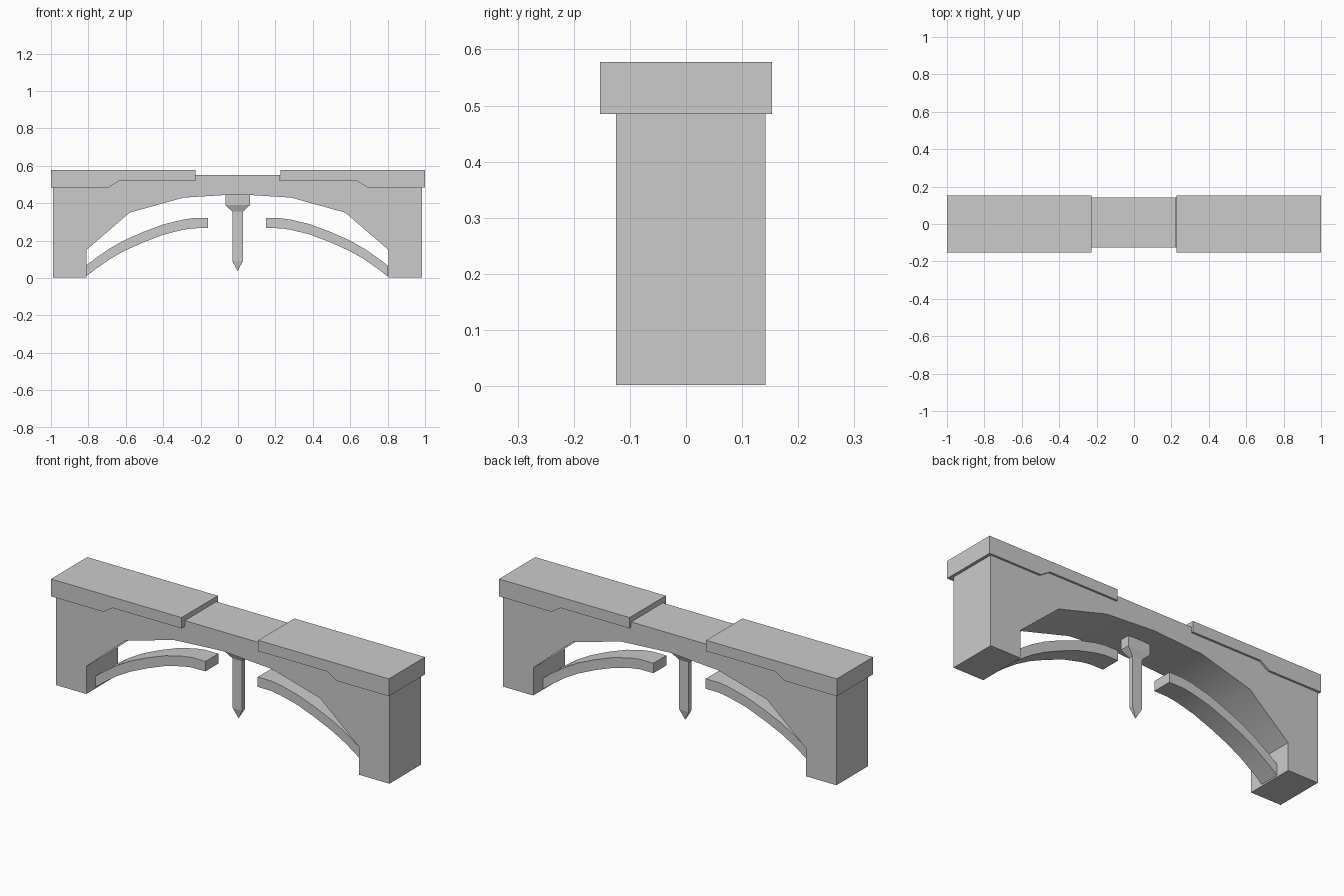
import bpy, bmesh

if "Cube" in bpy.data.objects:
    bpy.data.objects.remove(bpy.data.objects["Cube"])


def finish(name, bm, smooth=None):
    bmesh.ops.recalc_face_normals(bm, faces=bm.faces)
    mesh = bpy.data.meshes.new(name)
    bm.to_mesh(mesh)
    bm.free()
    ob = bpy.data.objects.new(name, mesh)
    bpy.context.collection.objects.link(ob)
    if smooth:
        bpy.ops.object.select_all(action='DESELECT')
        ob.select_set(True)
        bpy.context.view_layer.objects.active = ob
        bpy.ops.object.shade_smooth_by_angle(angle=smooth)
    return ob


def extrude_profile(name, pts, y0, y1, smooth=None):
    """Extrude an x-z outline from y0 to y1."""
    bm = bmesh.new()
    front = bm.faces.new([bm.verts.new((x, y0, z)) for x, z in pts])
    res = bmesh.ops.extrude_face_region(bm, geom=[front], use_keep_orig=True)
    moved = [g for g in res['geom'] if isinstance(g, bmesh.types.BMVert)]
    bmesh.ops.translate(bm, verts=moved, vec=(0, y1 - y0, 0))
    return finish(name, bm, smooth)


def flip(pts, centre):
    return [(2 * centre - x, z) for x, z in reversed(pts)]


# Arched body: right half outline, then its mirror image
half = [(0.225, 0.551), (0.225, 0.52), (0.635, 0.52), (0.69, 0.485),
        (0.984, 0.485), (0.984, 0.002), (0.805, 0.002), (0.805, 0.15),
        (0.573, 0.35), (0.285, 0.43)]
body = half + [(-0.003, 0.448)] + flip(half, -0.003)
extrude_profile("arch_body", body, -0.125, 0.142, 0.6)

# Two stepped cap slabs
slab = [(0.227, 0.52), (0.635, 0.52), (0.69, 0.485), (1.0, 0.485),
        (1.0, 0.578), (0.227, 0.578)]
extrude_profile("cap_slab_right", slab, -0.153, 0.153)
extrude_profile("cap_slab_left", flip(slab, 0), -0.153, 0.153)

# Two curved ribs below the arch
line = [(0.155, 0.32), (0.235, 0.32), (0.29, 0.312), (0.39, 0.288),
        (0.5, 0.247), (0.6, 0.203), (0.68, 0.158), (0.75, 0.11), (0.808, 0.066)]
rib = line + [(x, z - 0.052 - 0.008 * x) for x, z in reversed(line)]
extrude_profile("rib_right", [(x - 0.006, z) for x, z in rib], -0.046, 0.063, 0.6)
extrude_profile("rib_left", flip(rib, -0.003), -0.046, 0.063, 0.6)

# Hanging pendant: rectangular rings, flared head and pointed tip
bm = bmesh.new()
rings = []
for hx, hy, z in [(0.066, 0.027, 0.446), (0.066, 0.027, 0.39),
                  (0.028, 0.0115, 0.355), (0.028, 0.0115, 0.09)]:
    rings.append([bm.verts.new((-0.002 + sx * hx, 0.0085 + sy * hy, z))
                  for sx, sy in ((-1, -1), (1, -1), (1, 1), (-1, 1))])
tip = bm.verts.new((-0.002, 0.0085, 0.037))
bm.faces.new(rings[0])
for a, b in zip(rings, rings[1:]):
    for i in range(4):
        j = (i + 1) % 4
        bm.faces.new((a[i], a[j], b[j], b[i]))
for i in range(4):
    bm.faces.new((rings[-1][i], rings[-1][(i + 1) % 4], tip))
finish("pendant", bm)
